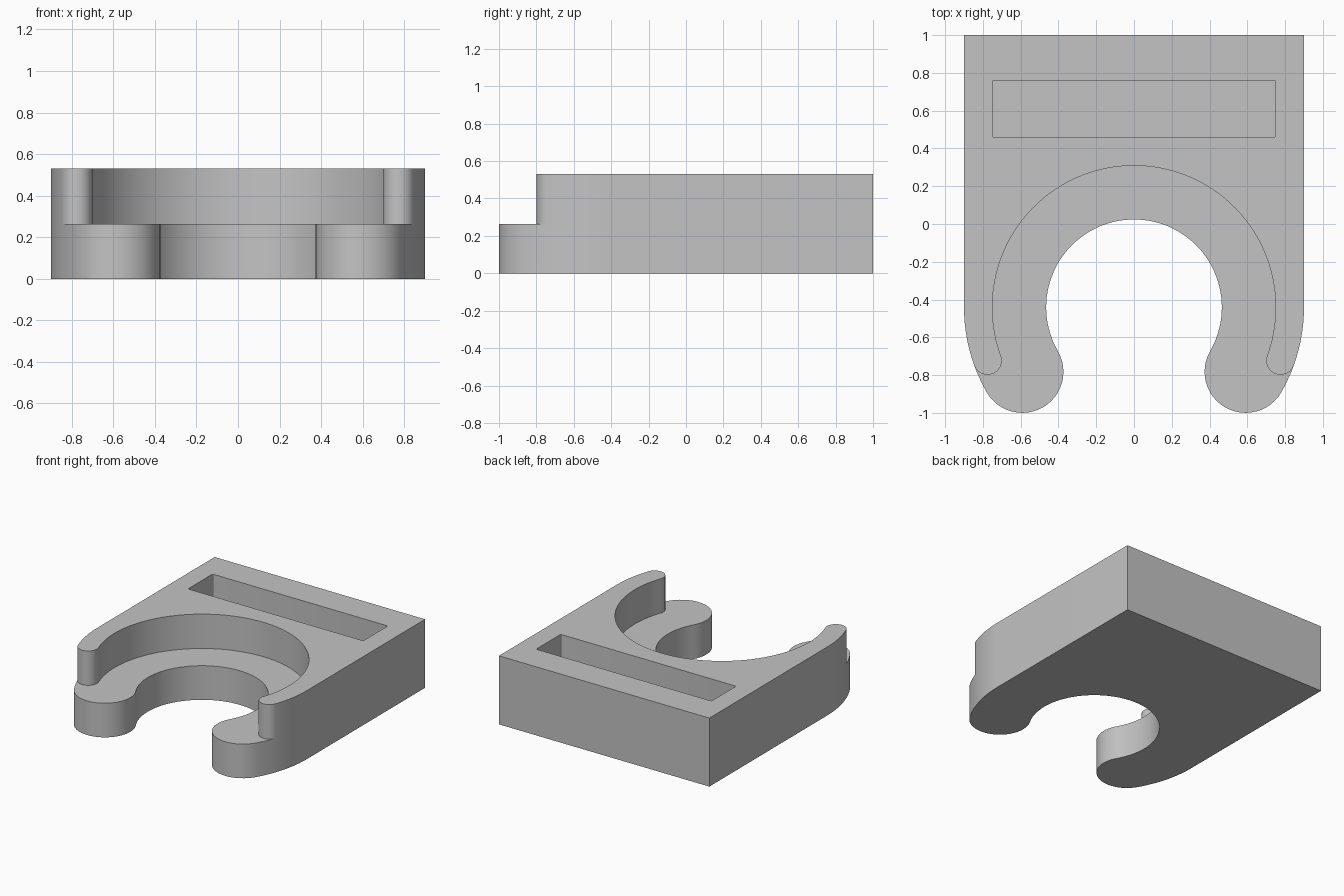
import bpy, bmesh
from math import cos, sin, radians

cube = bpy.data.objects.get("Cube")
if cube:
    bpy.data.objects.remove(cube, do_unlink=True)

HALF, BACK = 0.9, 1.0             # half width and rear edge
CY = -0.441                       # shared centre of all the arcs
LOWER, UPPER = 0.465, 0.75        # bore radii of the two steps
LOWER_END, UPPER_END = -30, -20   # angles where the arms end
STEP, TOP = 0.264, 0.53           # ledge height and full height


def arc(x, y, r, start, end, n):
    angles = [radians(start + (end - start) * i / n) for i in range(n + 1)]
    return [(x + r * cos(a), y + r * sin(a)) for a in angles]


def c_opening(bore, end):
    """Path from the left-hand arm tip, round the bore, to the other tip."""
    r, mid = (HALF - bore) / 2, (HALF + bore) / 2
    a = radians(end)
    x, y = mid * cos(a), CY + mid * sin(a)
    tip = arc(x, y, r, end - 180, end, 24)
    far_tip = [(-px, py) for px, py in reversed(tip)]
    return far_tip + arc(0, CY, bore, 180 - end, end, 72)[1:-1] + tip


# Outlines: outer side shared by both steps, then one opening for each step
side = arc(0, CY, HALF, UPPER_END, 0, 10) + [(HALF, BACK)]
outer = side + [(-x, y) for x, y in reversed(side)]
hook = arc(0, CY, HALF, LOWER_END, UPPER_END, 6)
low_path = ([(-x, y) for x, y in reversed(hook)]
            + c_opening(LOWER, LOWER_END)[1:-1] + hook)
up_path = c_opening(UPPER, UPPER_END)

bm = bmesh.new()


def ring(points, z):
    return [bm.verts.new((x, y, z)) for x, y in points]


def wall(points, z0, z1, closed=False):
    a, b = ring(points, z0), ring(points, z1)
    for i in range(0 if closed else 1, len(a)):
        bm.faces.new((a[i - 1], a[i], b[i], b[i - 1]))
    return a, b


def loop_edges(verts):
    return [bm.edges.new((verts[i - 1], verts[i])) for i in range(len(verts))]


# Side walls of both steps
wall(outer, 0, STEP)
wall(outer, STEP, TOP)
wall(low_path, 0, STEP)
wall(up_path, STEP, TOP)

# Underside and ledge
bm.faces.new(ring(outer + low_path[1:-1], 0))
bm.faces.new(ring(low_path + up_path[::-1][1:-1], STEP))

# Rectangular pocket with slightly eased corners
x, y0, y1, r = 0.74, 0.47, 0.75, 0.01
pocket = (arc(x, y1, r, 0, 90, 3) + arc(-x, y1, r, 90, 180, 3)
          + arc(-x, y0, r, 180, 270, 3) + arc(x, y0, r, 270, 360, 3))
floor, rim = wall(pocket, STEP, TOP, closed=True)
bm.faces.new(floor)

# Top face around the pocket
edges = loop_edges(ring(outer + up_path[1:-1], TOP))
edges += loop_edges(ring(pocket, TOP))
bmesh.ops.triangle_fill(bm, use_beauty=True, use_dissolve=False,
                        edges=edges, normal=(0, 0, 1))

bmesh.ops.remove_doubles(bm, verts=bm.verts[:], dist=0.0002)
bmesh.ops.recalc_face_normals(bm, faces=bm.faces[:])
mesh = bpy.data.meshes.new("clip_body")
bm.to_mesh(mesh)
bm.free()

body = bpy.data.objects.new("clip_body", mesh)
bpy.context.collection.objects.link(body)

# Plain grey finish
grey = bpy.data.materials.new("light_grey")
grey.use_nodes = True
colour = (0.55, 0.55, 0.55, 1)
grey.diffuse_color = colour
grey.node_tree.nodes["Principled BSDF"].inputs["Base Color"].default_value = colour
mesh.materials.append(grey)

bpy.ops.object.select_all(action="DESELECT")
body.select_set(True)
bpy.context.view_layer.objects.active = body
bpy.ops.object.shade_smooth_by_angle(angle=radians(30))
